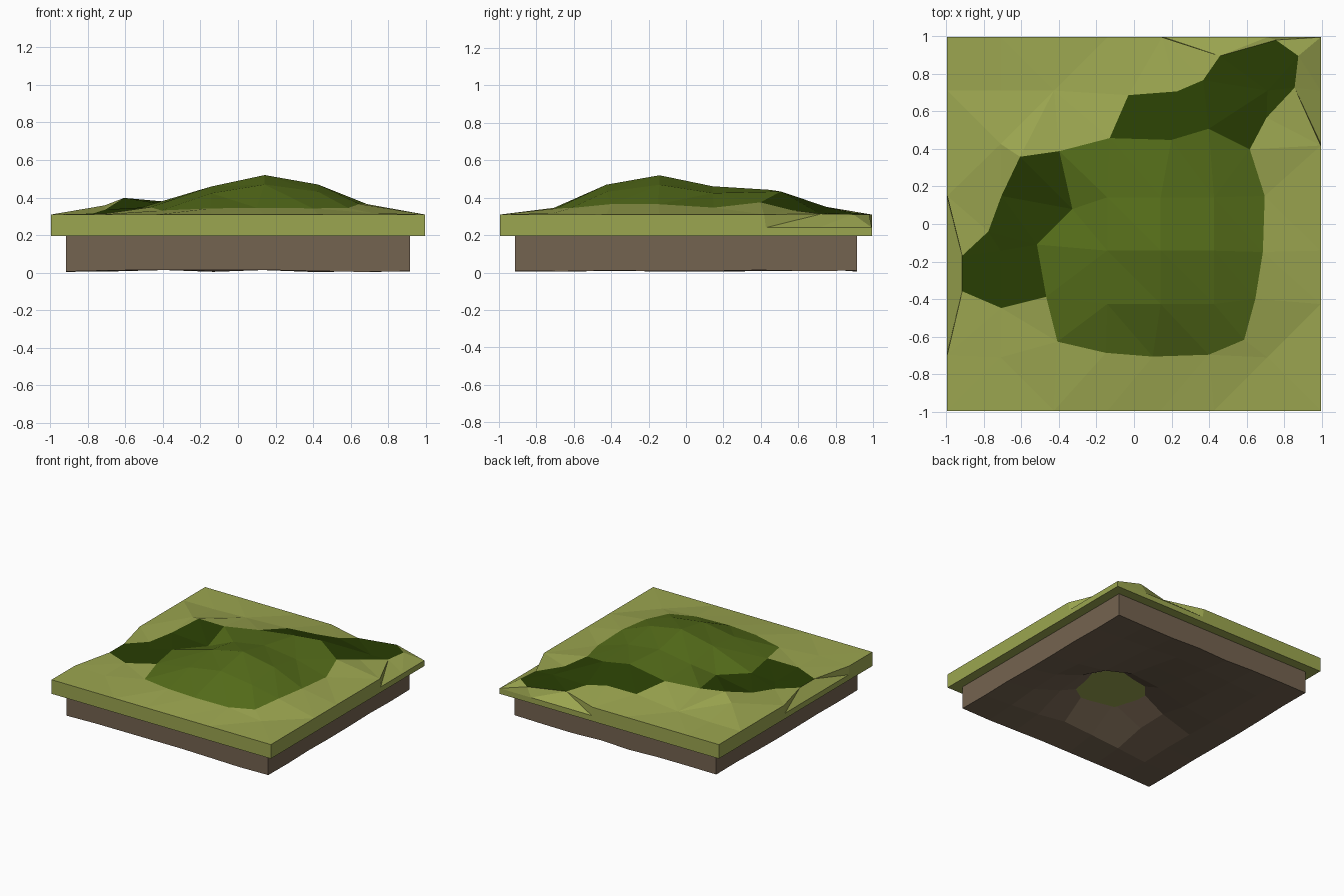
import bpy, bmesh, random
from mathutils import Vector
from mathutils.geometry import delaunay_2d_cdt

if "Cube" in bpy.data.objects:
    bpy.data.objects.remove(bpy.data.objects["Cube"])

random.seed(4)
TICKS = [-1 + 2 * i / 7 for i in range(8)]
# hill profiles across x and y (0 = rim, 1 = peak), one value per tick
FX = [0, .03, .27, .71, 1, .76, .22, 0]
FY = [0, .17, .76, 1, .72, .6, .19, 0]
# profiles of the hollow under the dirt
HX = [0, .03, .33, .85, 1, .5, .15, 0]
HY = [0, .2, .85, 1, .45, .3, .12, 0]
RIM, FLOOR, SIDE = .31, .195, .994


def lerp(profile, t):
    u = min(max((t + 1) * 3.5, 0), 6.9999)
    i = int(u)
    return profile[i] + (profile[i + 1] - profile[i]) * (u - i)


def knoll(x, y, cx, cy, r, h):
    d = ((x - cx) ** 2 + (y - cy) ** 2) ** .5
    return h * max(0, 1 - d / r)


def height(x, y):
    # rim is worn down where the dark path leaves the tile
    if (x > .999 and y > .425) or (y > .999 and x > .155) or (x < -.999 and -.695 < y < .145):
        return .24
    return (RIM + .21 * lerp(FX, x) * lerp(FY, y) + knoll(x, y, -.6, .36, .33, .075)
            + knoll(x, y, .4, .5, .35, .045) - knoll(x, y, -.36, .06, .25, .03))


def inside(poly, x, y):
    hit = False
    for (ax, ay), (bx, by) in zip(poly, poly[1:] + poly[:1]):
        if (ay > y) != (by > y) and x < ax + (y - ay) * (bx - ax) / (by - ay):
            hit = not hit
    return hit


def material(name, rgb):
    m = bpy.data.materials.new(name)
    m.diffuse_color = (*rgb, 1)
    m.use_nodes = True
    m.node_tree.nodes["Principled BSDF"].inputs["Base Color"].default_value = m.diffuse_color
    return m


def make(name, verts, faces, mat, join=True):
    bm = bmesh.new()
    used = {}
    for f in faces:
        for i in f:
            if i not in used:
                x, y, z = verts[i]
                used[i] = bm.verts.new((x * SIDE, y * SIDE, z))
        bm.faces.new([used[i] for i in f])
    if join:
        bmesh.ops.join_triangles(bm, faces=bm.faces[:], angle_face_threshold=.12,
                                 angle_shape_threshold=.6)
    me = bpy.data.meshes.new(name)
    bm.to_mesh(me)
    bm.free()
    me.materials.append(mat)
    ob = bpy.data.objects.new(name, me)
    bpy.context.collection.objects.link(ob)
    return ob


# outlines of the coloured regions seen from above
hill = [(-.41, -.63), (-.15, -.69), (.1, -.71), (.4, -.7), (.59, -.62), (.65, -.4),
        (.69, -.15), (.7, .15), (.62, .4), (.4, .51), (.2, .45), (-.13, .46),
        (-.4, .39), (-.33, .08), (-.52, -.11), (-.47, -.39)]
path_left = [(-.92, -.17), (-.92, -.36), (-.71, -.45), (-.47, -.39), (-.52, -.11),
             (-.33, .08), (-.4, .39), (-.61, .36), (-.71, .15), (-.78, -.04)]
path_right = [(-.13, .46), (.2, .45), (.4, .51), (.62, .4), (.71, .57), (.86, .73),
              (.88, .9), (.76, .985), (.46, .9), (.37, .77), (.23, .71), (-.03, .69)]

# tile border, counter-clockwise, with step points at the worn rims
border = [(t, -1) for t in TICKS[:-1]]
border += [(1, t) for t in TICKS[:5] + [.42, .43, .714]]
border += [(t, 1) for t in [1, .714, .428, .16, .15] + TICKS[3:0:-1]]
border += [(-1, t) for t in [1, .714, .428, .15, .14, -.143, -.428, -.69, -.7]]
# creases from the dark path to the ends of the worn rims
creases = [[(.15, 1), (.46, .9)], [(.16, 1), (.46, .9)], [(1, .42), (.86, .73)],
           [(1, .43), (.86, .73)], [(-1, .15), (-.92, -.17)], [(-1, .14), (-.92, -.17)],
           [(-1, -.7), (-.92, -.36)], [(-1, -.69), (-.92, -.36)]]

# triangulate outlines together with a terrain grid
pts, edges = [], []
for loop in [border, hill, path_left, path_right]:
    n = len(pts)
    pts += loop
    edges += [(n + i, n + (i + 1) % len(loop)) for i in range(len(loop))]
outline = pts[:]
edges += [(pts.index(a), pts.index(b)) for a, b in creases]
for x in TICKS[1:-1]:
    for y in TICKS[1:-1]:
        if all((x - a) ** 2 + (y - b) ** 2 > .014 for a, b in outline):
            pts.append((x, y))
v2, _, tris, *_ = delaunay_2d_cdt([Vector(p) for p in pts], edges, [], 0, 1e-4)
verts = [(v.x, v.y, height(v.x, v.y)) for v in v2]

groups = {"grass": [], "hill": [], "path": []}
for t in tris:
    cx, cy = (sum(v2[i][k] for i in t) / 3 for k in (0, 1))
    if inside(path_left, cx, cy) or inside(path_right, cx, cy):
        groups["path"].append(t)
    elif inside(hill, cx, cy):
        groups["hill"].append(t)
    else:
        groups["grass"].append(t)

grass_mat = material("grass_green", (.33, .38, .08))
make("hill", verts, groups["hill"], material("hill_green", (.09, .152, .01)))
make("dark_path", verts, groups["path"], material("dark_green", (.022, .048, .001)))
make("grass_top", verts, groups["grass"], grass_mat)

# grass slab sides and flat underside
n = len(border)
ring = [(x, y, height(x, y)) for x, y in border] + [(x, y, FLOOR) for x, y in border]
sides = [(n + i, n + (i + 1) % n, (i + 1) % n, i) for i in range(n)]
make("grass_slab", ring, sides + [tuple(range(2 * n - 1, n - 1, -1))], grass_mat, False)

# dirt base: hollowed underside below the hill, with straight walls
S = .92
low = [(x * S, y * S, .01 + random.uniform(-.006, .006) + .275 * HX[i] * HY[j])
       for i, x in enumerate(TICKS) for j, y in enumerate(TICKS)]
faces = [(i * 8 + j, i * 8 + j + 1, i * 8 + j + 9, i * 8 + j + 8)
         for i in range(7) for j in range(7)]
rim = ([i * 8 for i in range(7)] + [56 + j for j in range(7)]
       + [i * 8 + 7 for i in range(7, 0, -1)] + list(range(7, 0, -1)))
m = len(rim)
top = [(low[k][0], low[k][1], FLOOR + .002) for k in rim]
faces += [(rim[i], rim[(i + 1) % m], 64 + (i + 1) % m, 64 + i) for i in range(m)]
make("dirt_base", low + top, faces, material("dirt_brown", (.175, .125, .08)), False)
